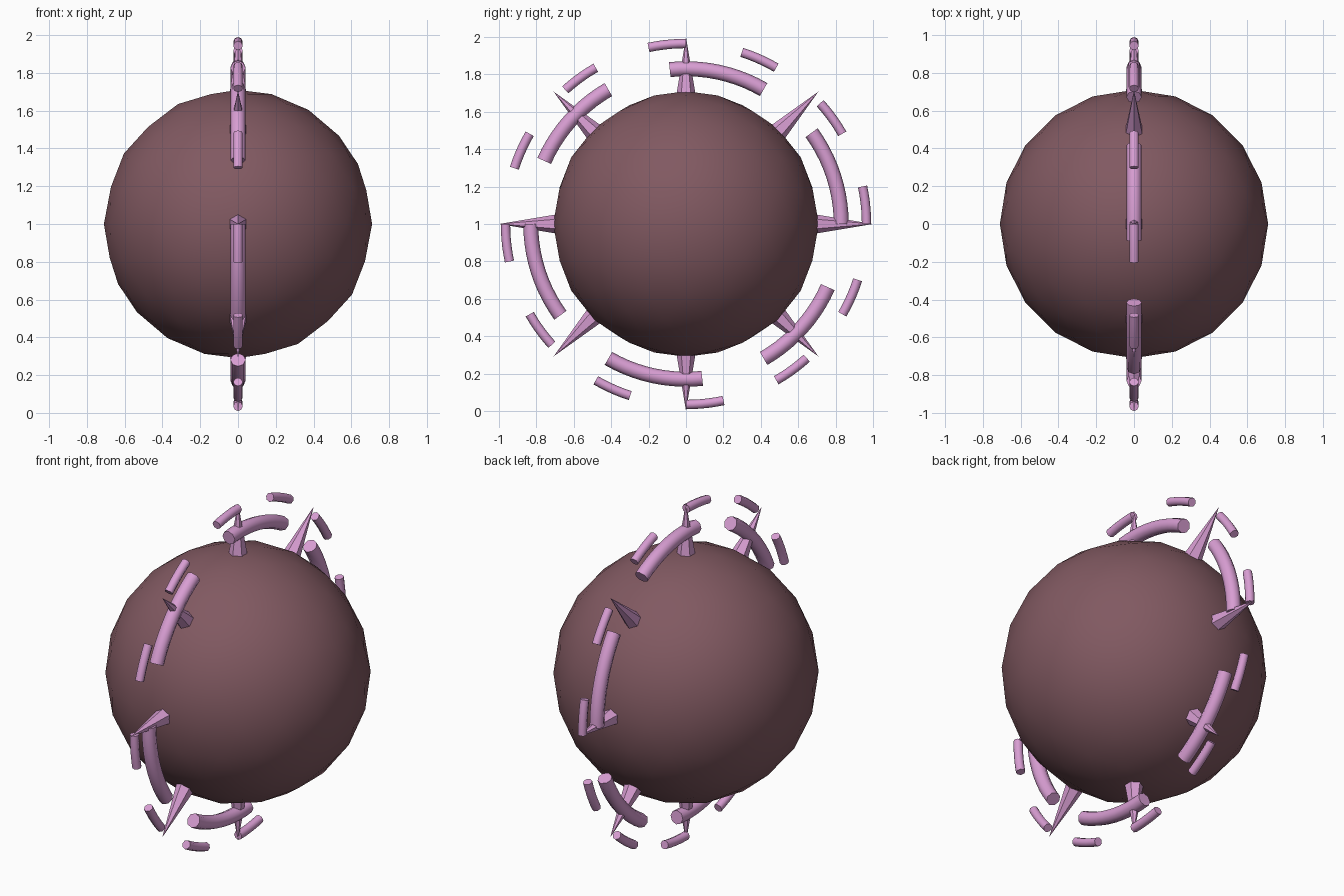
import bpy, bmesh
from math import sin, cos, radians, tau, pi
from mathutils import Vector

cube = bpy.data.objects.get("Cube")
if cube:
    bpy.data.objects.remove(cube, do_unlink=True)

CENTRE = Vector((0, 0, 1))


def material(name, colour):
    mat = bpy.data.materials.new(name)
    mat.use_nodes = True
    mat.diffuse_color = (*colour, 1)
    mat.node_tree.nodes["Principled BSDF"].inputs["Base Color"].default_value = (*colour, 1)
    return mat


def add_object(name, bm, mat, smooth_angle=None):
    bmesh.ops.recalc_face_normals(bm, faces=bm.faces)
    mesh = bpy.data.meshes.new(name)
    bm.to_mesh(mesh)
    bm.free()
    mesh.materials.append(mat)
    obj = bpy.data.objects.new(name, mesh)
    obj.location = CENTRE
    bpy.context.collection.objects.link(obj)
    if smooth_angle:
        bpy.ops.object.select_all(action='DESELECT')
        obj.select_set(True)
        bpy.context.view_layer.objects.active = obj
        bpy.ops.object.shade_smooth_by_angle(angle=radians(smooth_angle))
    return obj


def radial(angle):
    """Unit direction in the ring plane, measured from +y towards +z."""
    return Vector((0, cos(angle), sin(angle)))


def arc_bar(name, start, span, radius, thickness, mat, sides=8, steps=10):
    """Capped round bar that follows part of a circle in the ring plane."""
    bm = bmesh.new()
    rings = []
    for i in range(steps + 1):
        out = radial(start + span * i / steps)
        rings.append([bm.verts.new(out * (radius + thickness * cos(tau * k / sides))
                                   + Vector((thickness * sin(tau * k / sides), 0, 0)))
                      for k in range(sides)])
    for a, b in zip(rings, rings[1:]):
        for k in range(sides):
            n = (k + 1) % sides
            bm.faces.new((a[k], a[n], b[n], b[k]))
    bm.faces.new(rings[0])
    bm.faces.new(rings[-1])
    add_object(name, bm, mat, 50)


def spike(name, angle, base, tip, width, mat, sides=6):
    """Faceted cone pointing outwards."""
    bm = bmesh.new()
    out, along = radial(angle), radial(angle + pi / 2)
    ring = [bm.verts.new(out * base + along * (width * cos(tau * k / sides))
                         + Vector((width * sin(tau * k / sides), 0, 0)))
            for k in range(sides)]
    apex = bm.verts.new(out * tip)
    bm.faces.new(ring)
    for k in range(sides):
        bm.faces.new((ring[k], ring[(k + 1) % sides], apex))
    add_object(name, bm, mat)


plum = material("dusky_plum", (0.22, 0.1, 0.12))
pink = material("orchid_pink", (0.69, 0.34, 0.65))

# Core ball
bm = bmesh.new()
bmesh.ops.create_icosphere(bm, subdivisions=3, radius=0.71)
add_object("core_ball", bm, plum, 60)

# Eight spikes around the ball
for i in range(8):
    spike(f"spike_{i + 1}", i * tau / 8, 0.7, 1.0, 0.05, pink)

# Inner ring of six thick bars
for i in range(6):
    arc_bar(f"inner_bar_{i + 1}", i * tau / 6, radians(36), 0.83, 0.04, pink)

# Outer ring of twelve thin bars
for i in range(12):
    arc_bar(f"outer_bar_{i + 1}", i * tau / 12, radians(12), 0.965, 0.025, pink, steps=5)
